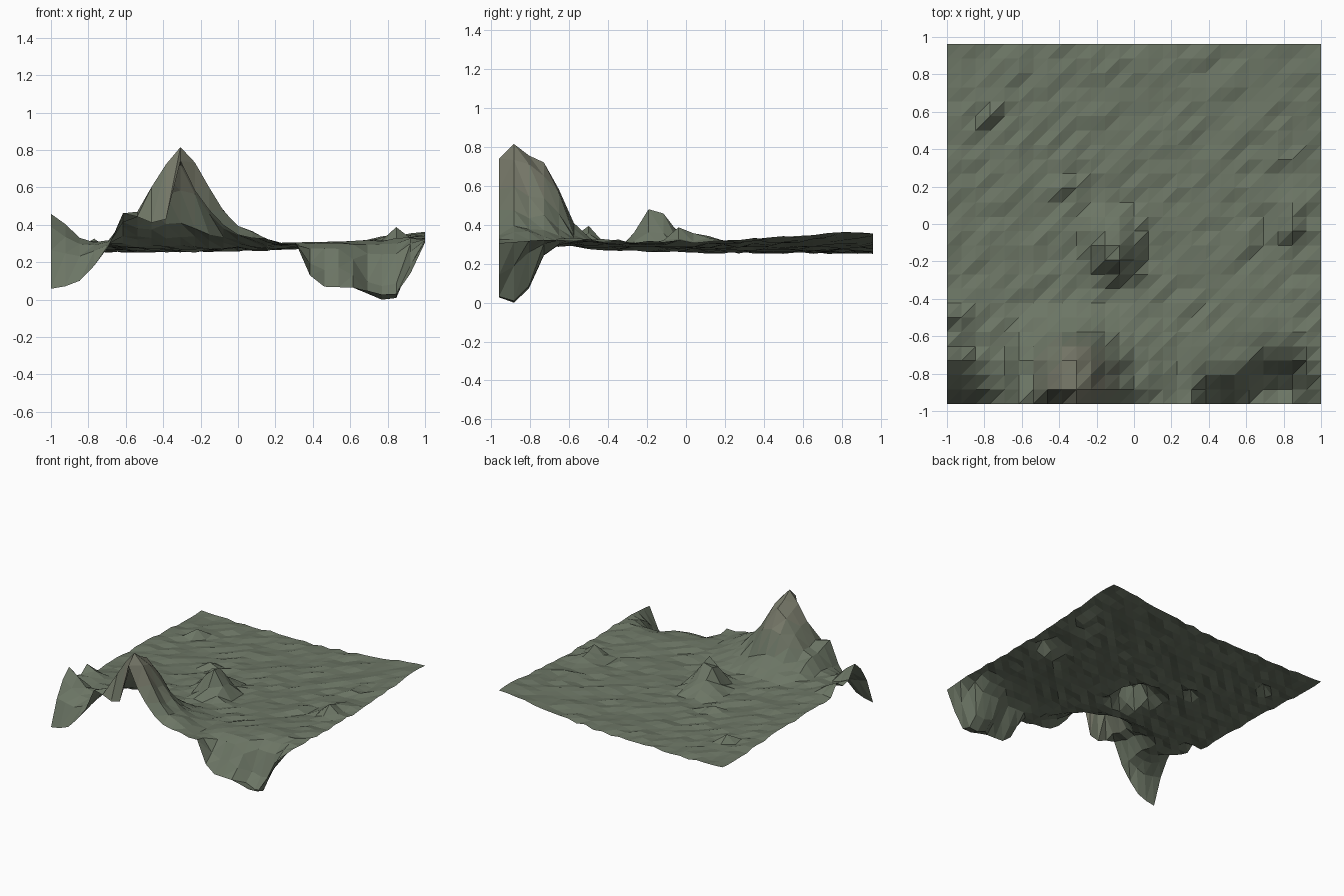
import bpy, bmesh, math, random

if "Cube" in bpy.data.objects:
    bpy.data.objects.remove(bpy.data.objects["Cube"])

random.seed(4)
NX, NY = 27, 26          # grid points, spacing 1/13
S = 1 / 13


def lerp(pts, t):
    """Piecewise-linear profile through (t, value) points, clamped at the ends."""
    if t <= pts[0][0]:
        return pts[0][1]
    for (a, va), (b, vb) in zip(pts, pts[1:]):
        if t <= b:
            return va + (vb - va) * (t - a) / (b - a)
    return pts[-1][1]


# Mountain: skyline across x, falloff along y, and its cut front edge
SKYLINE = [(-.69, 0), (-.62, .12), (-.54, .15), (-.46, .30), (-.385, .43), (-.31, .495),
           (-.23, .43), (-.15, .28), (-.08, .17), (0, .10), (.08, .07), (.15, .03), (.23, 0)]
FALLOFF = [(-.885, 1), (-.81, .92), (-.73, .86), (-.65, .58), (-.58, .25), (-.5, .12), (-.42, 0)]
FRONT_EDGE = [(-.69, 0), (-.62, .16), (-.54, .13), (-.46, .10), (-.385, .12), (-.31, .45),
              (-.23, .28), (-.15, .18), (-.08, .11), (0, .06), (.08, .04), (.23, 0)]
# Pits at the two front corners: depth across x, falloff along y
PIT_RIGHT = [(.31, 0), (.385, .18), (.46, .23), (.54, .24), (.62, .26), (.69, .29),
             (.77, .32), (.85, .32), (.92, .19), (1, .03)]
PIT_DEEP = [(-.96, .95), (-.885, 1), (-.81, .74), (-.73, .25), (-.65, .05), (-.58, 0)]
PIT_SHALLOW = [(-.96, 1), (-.885, .62), (-.81, .15), (-.73, 0)]
PIT_LEFT = [(-1, .25), (-.92, .23), (-.85, .21), (-.77, .12), (-.69, .01)]
PIT_LEFT_FALL = [(-.96, 1), (-.885, .4), (-.81, .1), (-.73, 0)]
LEFT_RIM = [(-.96, 0), (-.885, .05), (-.81, .09), (-.73, .15), (-.65, .04), (-.58, .04),
            (-.5, .08), (-.42, 0)]
# Small knolls: centre x, y, height, radius in x, radius in y
KNOLLS = [(-.08, -.19, .17, .16, .15), (-.12, -.08, .15, .18, .19), (.85, -.04, .08, .10, .12),
          (.85, .08, .04, .12, .14), (.77, .35, .025, .1, .12), (-.77, .58, .07, .08, .08),
          (-.38, .2, .04, .1, .1), (.58, -.08, .035, .09, .09), (.85, -.35, .02, .1, .1)]


def height(x, y):
    z = .270 + .004 * math.sin(5 * x + 3 * y)
    z += .05 * max(0, x) ** 1.5 + .022 * max(0, -x) ** 2        # upturned sides
    z += .045 * max(0, x) * max(0, y) - .018 * max(0, -x) * max(0, y)
    z += lerp([(-.75, .032), (-.2, .003), (.2, 0)], y) * (1 - .5 * max(0, x) ** 2)
    rough = random.uniform(-1, 1)
    z += .011 * rough
    if y < -.93:
        z += lerp(FRONT_EDGE, x)
    else:
        z += lerp(SKYLINE, x) * lerp(FALLOFF, y) * (1 + .03 * rough)
    pit = 0
    if x > .3:
        w = max(0, min(1, 1.6 - abs(x - .77) / .13))
        pit = lerp(PIT_RIGHT, x) * (w * lerp(PIT_DEEP, y) + (1 - w) * lerp(PIT_SHALLOW, y))
    elif x < -.68:
        pit = lerp(PIT_LEFT, x) * lerp(PIT_LEFT_FALL, y)
    z -= pit * (1 + (.14 * rough if -.93 < y and pit < .24 else 0))
    z += lerp(LEFT_RIM, y) * max(0, 1 - (x + 1) / .17)
    for kx, ky, h, rx, ry in KNOLLS:
        z += h * max(0, 1 - math.hypot((x - kx) / rx, (y - ky) / ry))
    return z


def material(name, rgb):
    m = bpy.data.materials.new(name)
    m.diffuse_color = (*rgb, 1)
    m.use_nodes = True
    m.node_tree.nodes["Principled BSDF"].inputs["Base Color"].default_value = m.diffuse_color
    return m


# Terrain sheet: open triangulated height grid
bm = bmesh.new()
grid = [[None] * NX for _ in range(NY)]
for j in range(NY):
    for i in range(NX):
        x, y = -1 + i * S, (j - (NY - 1) / 2) * S
        grid[j][i] = bm.verts.new((x, y, height(x, y)))
low = min(v.co.z for v in bm.verts)
for v in bm.verts:
    v.co.z -= low
for j in range(NY - 1):
    for i in range(NX - 1):
        a, b = grid[j][i], grid[j][i + 1]
        c, d = grid[j + 1][i + 1], grid[j + 1][i]
        for tri in ((a, b, c), (a, c, d)):
            f = bm.faces.new(tri)
            zc = f.calc_center_median().z
            f.material_index = 2 if zc > .6 else 1 if zc > .47 else 0

mesh = bpy.data.meshes.new("terrain")
bm.to_mesh(mesh)
bm.free()
for name, rgb in (("grass", (.15, .18, .13)), ("slope", (.165, .185, .135)),
                  ("rock", (.185, .19, .142))):
    mesh.materials.append(material(name, rgb))
bpy.context.collection.objects.link(bpy.data.objects.new("terrain", mesh))
